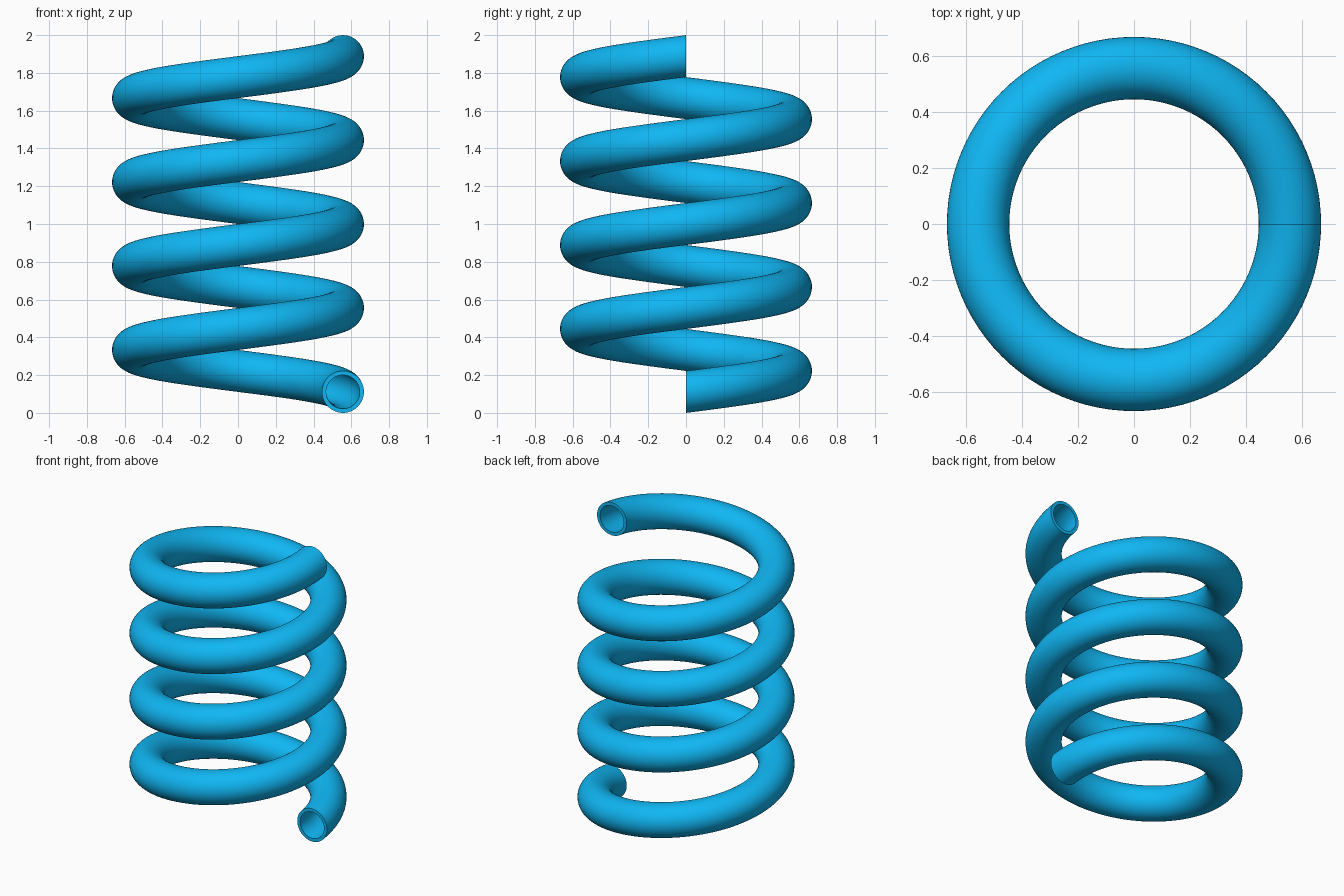
import bpy, bmesh
from math import cos, sin, pi, radians

if "Cube" in bpy.data.objects:
    bpy.data.objects.remove(bpy.data.objects["Cube"])

R = 0.5556            # coil radius
OUTER, INNER = 0.1111, 0.089
TURNS, PITCH = 4, 0.4444
STEPS, SIDES = 96, 48

bm = bmesh.new()


def section(i, r):
    """Upright circular tube section at step i along the helix."""
    a = 2 * pi * i / STEPS
    z = OUTER + PITCH * i / STEPS
    ring = []
    for j in range(SIDES):
        t = 2 * pi * j / SIDES
        d = R + r * cos(t)
        ring.append(bm.verts.new((d * cos(a), d * sin(a), z + r * sin(t))))
    return ring


def bridge(a, b):
    for j in range(SIDES):
        k = (j + 1) % SIDES
        bm.faces.new((a[j], a[k], b[k], b[j]))


# Outer wall and inner bore
n = TURNS * STEPS
outer = [section(i, OUTER) for i in range(n + 1)]
inner = [section(i, INNER) for i in range(n + 1)]
for i in range(n):
    bridge(outer[i], outer[i + 1])
    bridge(inner[i + 1], inner[i])

# Flat rims at the open ends
bridge(inner[0], outer[0])
bridge(outer[n], inner[n])
bmesh.ops.recalc_face_normals(bm, faces=bm.faces)

mesh = bpy.data.meshes.new("coil_tube")
bm.to_mesh(mesh)
bm.free()
coil = bpy.data.objects.new("coil_tube", mesh)
bpy.context.collection.objects.link(coil)

# Blue finish
blue = bpy.data.materials.new("blue")
blue.diffuse_color = (0.005, 0.47, 0.9, 1)
blue.use_nodes = True
blue.node_tree.nodes["Principled BSDF"].inputs["Base Color"].default_value = blue.diffuse_color
mesh.materials.append(blue)

# Smooth walls with crisp rims
bpy.context.view_layer.objects.active = coil
coil.select_set(True)
bpy.ops.object.shade_smooth_by_angle(angle=radians(35))
